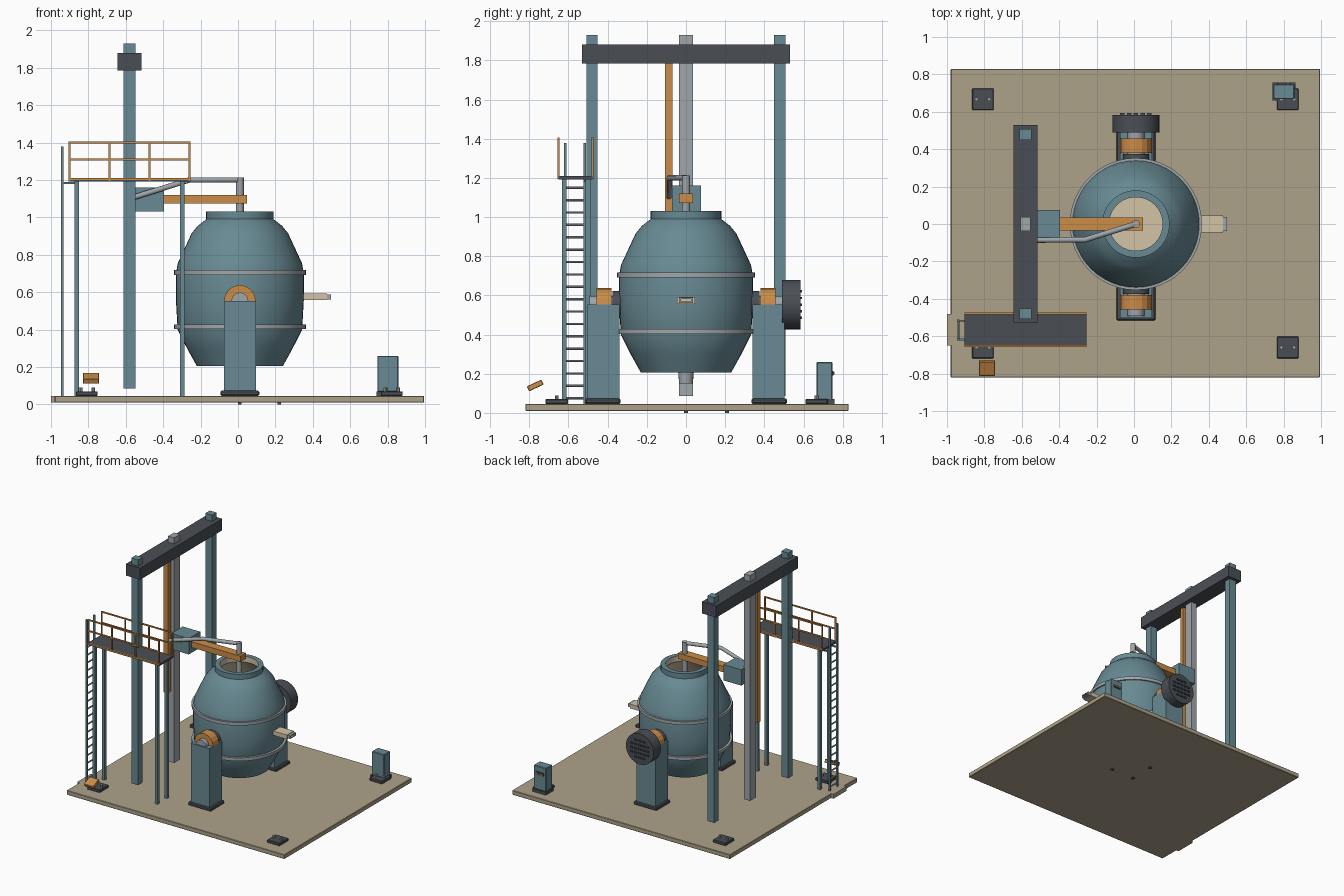
import bpy, bmesh, math
from mathutils import Vector

if "Cube" in bpy.data.objects:
    bpy.data.objects.remove(bpy.data.objects["Cube"])


def material(name, r, g, b):
    m = bpy.data.materials.new(name)
    m.diffuse_color = [((c / 255 + 0.055) / 1.055) ** 2.4 for c in (r, g, b)] + [1]
    m.use_nodes = True
    m.node_tree.nodes["Principled BSDF"].inputs["Base Color"].default_value = m.diffuse_color
    return m


TEAL = material("teal paint", 104, 138, 147)
DARK = material("dark steel", 74, 79, 85)
GREY = material("bare steel", 160, 166, 170)
ORANGE = material("orange paint", 203, 140, 72)
TAN = material("floor concrete", 174, 162, 138)
LINING = material("brick lining", 212, 196, 167)
CX = 0.01   # vessel axis


def finish(bm, name, mats, smooth=False):
    bmesh.ops.recalc_face_normals(bm, faces=bm.faces)
    me = bpy.data.meshes.new(name)
    bm.to_mesh(me)
    bm.free()
    ob = bpy.data.objects.new(name, me)
    bpy.context.collection.objects.link(ob)
    for m in mats:
        me.materials.append(m)
    if smooth:
        bpy.ops.object.select_all(action='DESELECT')
        ob.select_set(True)
        bpy.context.view_layer.objects.active = ob
        bpy.ops.object.shade_smooth_by_angle(angle=math.radians(35))
    return ob


def box(name, x0, x1, y0, y1, z0, z1, mat, bevel=0):
    bm = bmesh.new()
    bmesh.ops.create_cube(bm, size=1)
    for v in bm.verts:
        v.co = ((x0 + x1) / 2 + v.co.x * (x1 - x0), (y0 + y1) / 2 + v.co.y * (y1 - y0),
                (z0 + z1) / 2 + v.co.z * (z1 - z0))
    if bevel:
        bmesh.ops.bevel(bm, geom=list(bm.edges), offset=bevel, segments=1, affect='EDGES')
    return finish(bm, name, [mat])


def rod(name, a, b, r, mat, sides=16, r2=None):
    a, b = Vector(a), Vector(b)
    bm = bmesh.new()
    bmesh.ops.create_cone(bm, cap_ends=True, segments=sides, radius1=r,
                          radius2=r if r2 is None else r2, depth=(b - a).length)
    bm.transform(Vector((0, 0, 1)).rotation_difference(b - a).to_matrix().to_4x4())
    bmesh.ops.translate(bm, verts=bm.verts, vec=(a + b) / 2)
    return finish(bm, name, [mat], True)


def lathe(name, profile, mats, inner_from=None, steps=48):
    bm = bmesh.new()
    rings = [[bm.verts.new((CX + r * math.cos(2 * math.pi * i / steps),
                            r * math.sin(2 * math.pi * i / steps), z)) for i in range(steps)]
             for r, z in profile]
    for k in range(len(rings) - 1):
        for i in range(steps):
            j = (i + 1) % steps
            f = bm.faces.new((rings[k][i], rings[k][j], rings[k + 1][j], rings[k + 1][i]))
            f.material_index = int(inner_from is not None and k >= inner_from)
    if inner_from is not None:
        bm.faces.new(rings[0])
        bm.faces.new(rings[-1]).material_index = 1
    else:
        for i in range(steps):
            j = (i + 1) % steps
            bm.faces.new((rings[-1][i], rings[-1][j], rings[0][j], rings[0][i]))
    return finish(bm, name, mats, True)


def pipe(name, pts, r, mat):
    cu = bpy.data.curves.new(name, 'CURVE')
    cu.dimensions = '3D'
    cu.bevel_depth, cu.bevel_resolution, cu.use_fill_caps = r, 3, True
    sp = cu.splines.new('POLY')
    sp.points.add(len(pts) - 1)
    for p, co in zip(sp.points, pts):
        p.co = (*co, 1)
    ob = bpy.data.objects.new(name, cu)
    cu.materials.append(mat)
    bpy.context.collection.objects.link(ob)


# Floor slab, ladder landing and small underside studs
box("floor_slab", -0.98, 0.995, -0.82, 0.83, 0.01, 0.046, TAN, 0.003)
box("ladder_landing", -1.0, -0.97, -0.65, -0.48, 0.01, 0.046, TAN)
for x, y in ((CX, 0), (0.22, 0), (CX, 0.21)):
    box("underside_stud", x - 0.01, x + 0.01, y - 0.01, y + 0.01, 0, 0.02, DARK)

# Vessel shell with open mouth and lined interior
lathe("vessel", [(0.23, 0.205), (0.28, 0.295), (0.333, 0.4), (0.342, 0.56), (0.342, 0.7),
                 (0.332, 0.755), (0.258, 0.915), (0.225, 0.955), (0.18, 0.99), (0.18, 1.032),
                 (0.143, 1.032), (0.143, 0.985), (0.22, 0.9), (0.295, 0.73), (0.3, 0.45),
                 (0.2, 0.26)], [TEAL, LINING], 10)
for z in (0.415, 0.705):
    lathe("vessel_band", [(0.33, z - 0.013), (0.353, z - 0.013), (0.353, z + 0.013),
                          (0.33, z + 0.013)], [GREY])
rod("bottom_plug", (CX, 0, 0.15), (CX, 0, 0.21), 0.035, GREY, 16, 0.04)

# Tapping spout
box("spout", 0.33, 0.475, -0.045, 0.045, 0.557, 0.592, LINING)
for s in (-1, 1):
    box("spout_tip_side", 0.47, 0.498, s * 0.031 - 0.006, s * 0.031 + 0.006, 0.563, 0.587, GREY)
    box("spout_tip_lip", 0.47, 0.498, -0.037, 0.037, 0.575 + s * 0.01 - 0.003,
        0.575 + s * 0.01 + 0.003, GREY)

# Pedestals, bearings and trunnions on both sides
HZ = 0.553
for s in (-1, 1):
    a, b = sorted((s * 0.335, s * 0.515))
    box("pedestal_foot", CX - 0.104, CX + 0.104, a, b, 0.046, 0.073, DARK, 0.006)
    a, b = sorted((s * 0.34, s * 0.503))
    box("pedestal", CX - 0.085, CX + 0.085, a, b, 0.07, HZ, TEAL)
    rod("trunnion_flange", (CX, s * 0.32, HZ), (CX, s * 0.375, HZ), 0.07, DARK, 24)
    rod("trunnion_shaft", (CX, s * 0.32, HZ), (CX, s * 0.493, HZ), 0.045, GREY, 24)
    bm = bmesh.new()
    arch = []
    for rad, order in ((0.085, range(9)), (0.045, range(8, -1, -1))):
        arch += [bm.verts.new((CX + rad * math.cos(i * math.pi / 8), s * 0.38,
                               HZ + rad * math.sin(i * math.pi / 8))) for i in order]
    ext = bmesh.ops.extrude_face_region(bm, geom=[bm.faces.new(arch)])["geom"]
    bmesh.ops.translate(bm, vec=(0, s * 0.077, 0),
                        verts=[g for g in ext if isinstance(g, bmesh.types.BMVert)])
    finish(bm, "bearing_cap", [ORANGE])

# Tilt drive drum with vent studs
rod("tilt_drive", (CX, 0.49, HZ), (CX, 0.584, HZ), 0.126, DARK, 32)
for i in range(-2, 3):
    for j in range(-2, 3):
        if abs(i) + abs(j) < 4:
            x, z = CX + i * 0.036, HZ + j * 0.034
            box("drive_vent", x - 0.012, x + 0.012, 0.58, 0.593, z - 0.006, z + 0.006, DARK)

# Gantry
for y in (-0.48, 0.478):
    box("gantry_column", -0.611, -0.549, y - 0.029, y + 0.029, 0.085, 1.93, TEAL)
box("guide_mast", -0.607, -0.553, -0.037, 0.037, 0.085, 1.93, GREY)
box("gantry_beam", -0.645, -0.515, -0.53, 0.53, 1.785, 1.88, DARK)
box("hoist_rail", -0.6, -0.56, -0.106, -0.07, 0.68, 1.79, ORANGE)

# Lance carriage, arm, lance and supply hose
box("lance_carriage", -0.555, -0.395, -0.072, 0.076, 1.03, 1.16, TEAL)
box("lance_arm", -0.397, 0.048, -0.035, 0.035, 1.073, 1.12, ORANGE)
rod("lance", (CX, 0, 0.7), (CX, 0, 1.212), 0.021, GREY)
pipe("supply_hose", [(CX, 0, 1.2), (-0.26, -0.084, 1.2), (-0.58, -0.086, 1.1)], 0.015, GREY)

# Access platform with legs and side railings
box("platform_deck", -0.905, -0.255, -0.65, -0.478, 1.193, 1.21, DARK)
for x in (-0.862, -0.297):
    for y in (-0.622, -0.5):
        box("platform_leg", x - 0.012, x + 0.012, y - 0.012, y + 0.012, 0.046, 1.195, TEAL)
for y in (-0.652, -0.478):
    for x in (-0.9, -0.687, -0.473, -0.26):
        box("railing_post", x - 0.005, x + 0.005, y - 0.005, y + 0.005, 1.195, 1.403, ORANGE)
    for z in (1.206, 1.31, 1.4):
        box("railing_bar", -0.905, -0.255, y - 0.005, y + 0.005, z - 0.005, z + 0.005, ORANGE)

# Ladder
for y in (-0.617, -0.517):
    box("ladder_rail", -0.946, -0.932, y - 0.006, y + 0.006, 0.046, 1.378, TEAL)
    box("ladder_bracket", -0.94, -0.87, y - 0.005, y + 0.005, 1.178, 1.19, TEAL)
for i in range(18):
    z = 0.075 + i * 0.0632
    rod("ladder_rung", (-0.939, -0.617, z), (-0.939, -0.517, z), 0.006, GREY, 8)

# Corner anchor plates with bolts
for x in (-0.808, 0.822):
    for y in (-0.66, 0.667):
        box("anchor_plate", x - 0.058, x + 0.058, y - 0.058, y + 0.058, 0.046, 0.07, DARK, 0.004)
        for s in (-1, 1):
            rod("anchor_bolt", (x + s * 0.034, y, 0.065), (x + s * 0.034, y, 0.09), 0.01, GREY, 8)

# Control cabinet with indicator strip, and tilted console head
box("control_cabinet", 0.745, 0.858, 0.667, 0.747, 0.068, 0.26, TEAL, 0.004)
box("cabinet_foot", 0.74, 0.863, 0.66, 0.757, 0.046, 0.07, DARK)
box("cabinet_panel", 0.765, 0.838, 0.745, 0.753, 0.19, 0.215, DARK)
for x in (0.782, 0.802, 0.822):
    box("cabinet_button", x - 0.006, x + 0.006, 0.75, 0.757, 0.197, 0.208, ORANGE)
head = box("console_head", -0.043, 0.043, -0.041, 0.041, -0.014, 0.014, ORANGE, 0.003)
head.location = (-0.786, -0.77, 0.14)
head.rotation_euler.x = math.radians(25)
